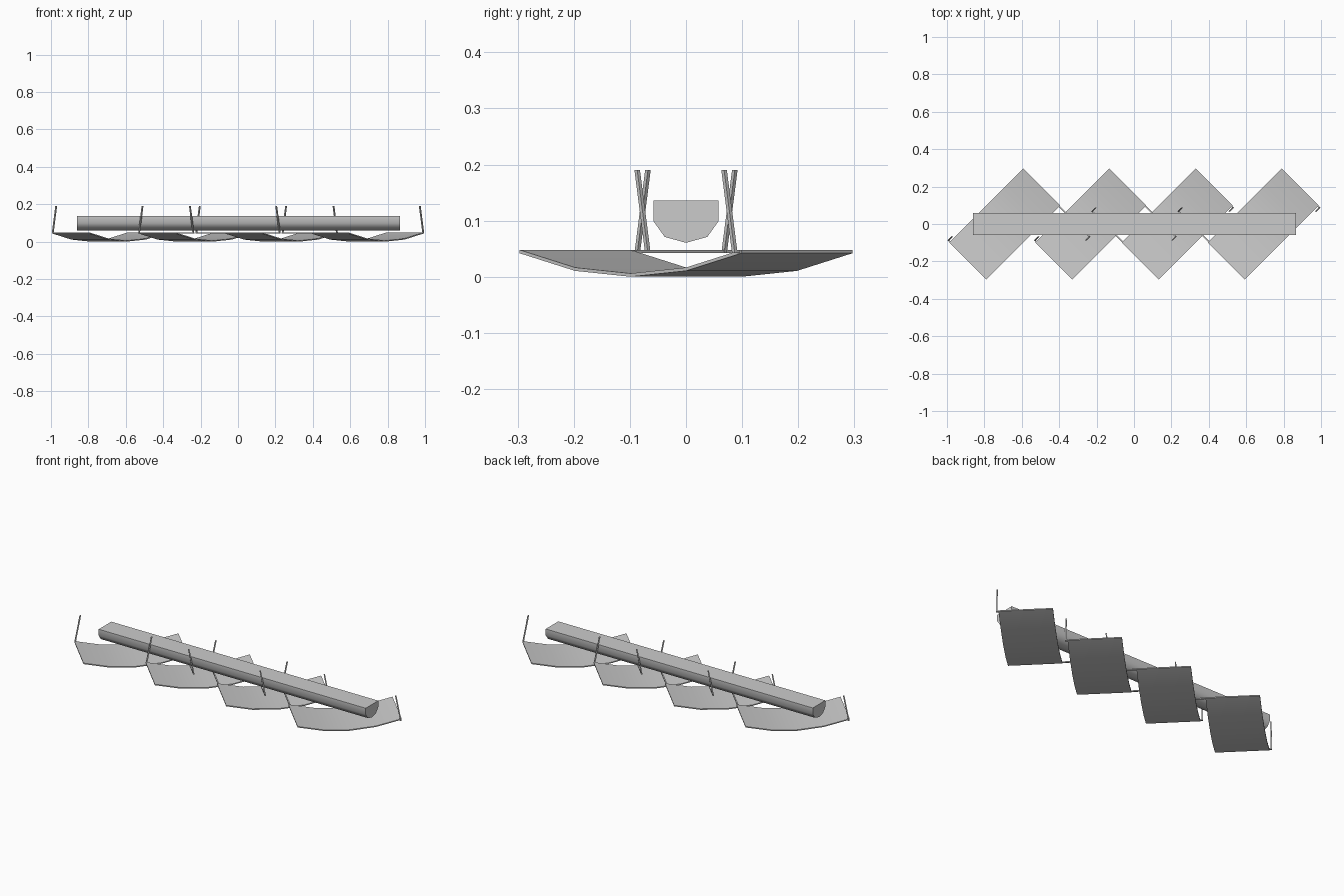
import bpy, bmesh, math
from mathutils import Vector

if "Cube" in bpy.data.objects:
    bpy.data.objects.remove(bpy.data.objects["Cube"])

C = math.sqrt(0.5)
END, HALF_W = 0.28, 0.14      # half length and half width of a plate
PIN_S, ROD = 0.273, 0.007     # pin offset along the plate, rod thickness


def prism(name, rings, smooth=None):
    """Skin matching closed rings of points and cap both ends."""
    bm = bmesh.new()
    loops = [[bm.verts.new(p) for p in ring] for ring in rings]
    for a, b in zip(loops, loops[1:]):
        for i in range(len(a)):
            j = (i + 1) % len(a)
            bm.faces.new((a[i], a[j], b[j], b[i]))
    bm.faces.new(loops[0])
    bm.faces.new(loops[-1])
    bmesh.ops.recalc_face_normals(bm, faces=bm.faces)
    me = bpy.data.meshes.new(name)
    bm.to_mesh(me)
    bm.free()
    ob = bpy.data.objects.new(name, me)
    bpy.context.collection.objects.link(ob)
    if smooth:
        bpy.ops.object.select_all(action='DESELECT')
        ob.select_set(True)
        bpy.context.view_layer.objects.active = ob
        bpy.ops.object.shade_smooth_by_angle(angle=math.radians(smooth))
    return ob


def place(cx, s, t, z):
    """Plate coordinates (s along, t across) turned 45 degrees."""
    return Vector((cx + (s - t) * C, (s + t) * C, z))


def square(cx, s, t, z):
    h = ROD / 2
    return [place(cx, s + a * h, t + b * h, z)
            for a, b in ((-1, -1), (1, -1), (1, 1), (-1, 1))]


# long central beam with a rounded underside
half = [(0.058, 0.136), (0.058, 0.099), (0.038, 0.071), (0, 0.0605)]
section = half + [(-y, z) for y, z in half[-2::-1]]
prism("beam", [[(x, y, z) for y, z in section] for x in (-0.86, 0.866)], 50)

for n, cx in enumerate((-0.692, -0.2305, 0.2305, 0.692)):
    # shallow curved plate, four segments
    rings = []
    for k in range(-2, 3):
        s, z = END * k / 2, 0.0105 * k * k
        rings.append([place(cx, s, t, z + dz) for t, dz in
                      ((-HALF_W, 0), (HALF_W, 0), (HALF_W, 0.006), (-HALF_W, 0.006))])
    prism(f"curved_plate_{n + 1}", rings, 30)

    # outer pin at one corner, inner pin carried on a rod from the opposite end
    d = -1 if n < 2 else 1
    for label, e, t in (("outer", d, -d * 0.15), ("inner", -d, d * 0.369)):
        s = e * PIN_S
        prism(f"{label}_pin_{n + 1}",
              [square(cx, s, t, 0.042), square(cx, s - e * 0.027, t, 0.19)])
        t0 = math.copysign(HALF_W - 0.003, t)
        h = ROD / 2
        prism(f"{label}_rod_{n + 1}",
              [[place(cx, s + a * h, tt, z) for a, z in
                ((-1, 0.042), (1, 0.042), (1, 0.048), (-1, 0.048))]
               for tt in (t0, t)])
